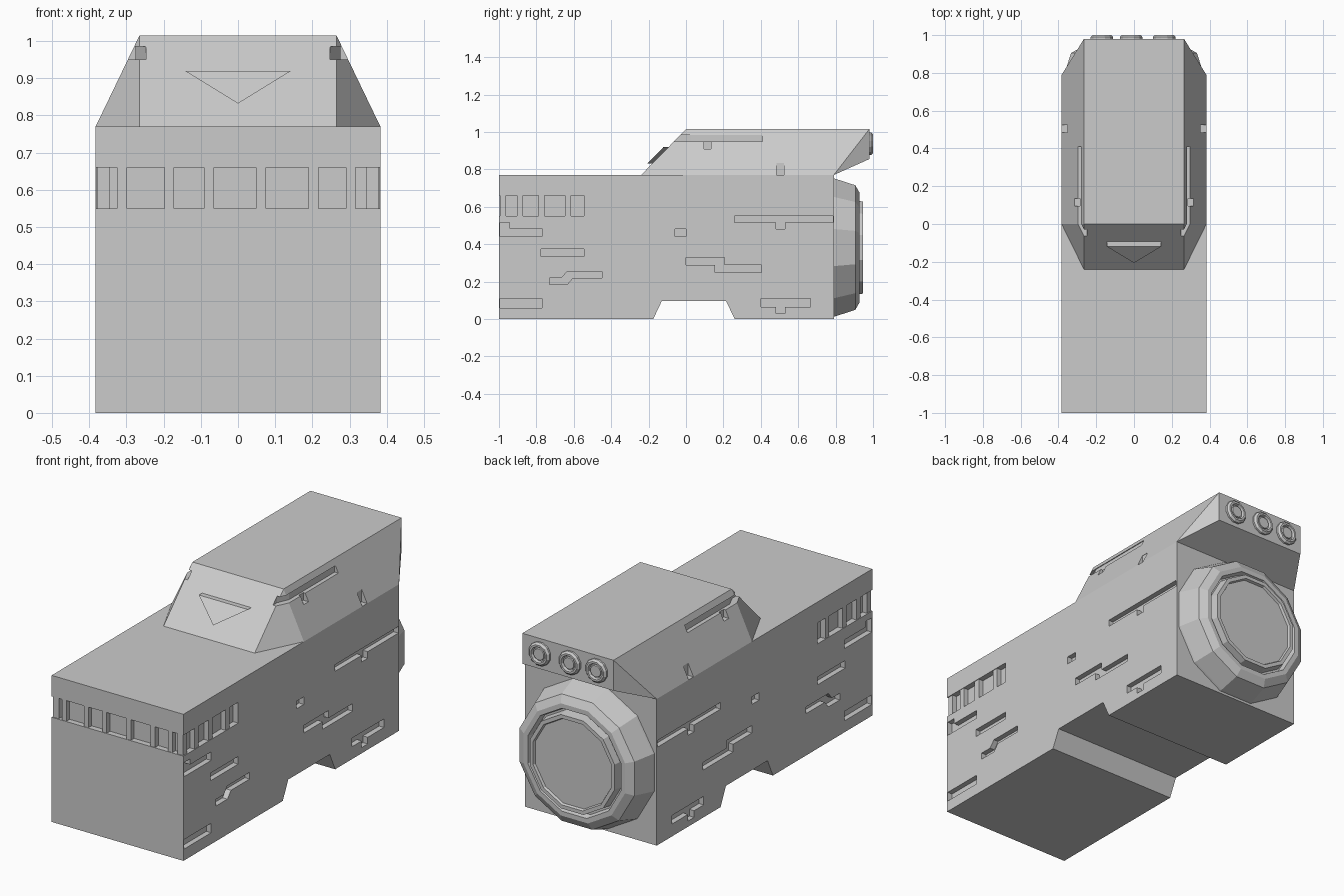
import bpy, bmesh, math

if "Cube" in bpy.data.objects:
    bpy.data.objects.remove(bpy.data.objects["Cube"])

W = 0.383  # half width of the body


def finish(bm, name):
    bmesh.ops.recalc_face_normals(bm, faces=bm.faces)
    me = bpy.data.meshes.new(name)
    bm.to_mesh(me)
    bm.free()
    ob = bpy.data.objects.new(name, me)
    bpy.context.collection.objects.link(ob)
    return ob


def prism(name, pts, axis, lo, hi):
    """Extrude a 2D outline along an axis: x takes (y,z), y takes (x,z), z takes (x,y)."""
    place = {'x': lambda p, t: (t, p[0], p[1]),
             'y': lambda p, t: (p[0], t, p[1]),
             'z': lambda p, t: (p[0], p[1], t)}[axis]
    bm = bmesh.new()
    a = [bm.verts.new(place(p, lo)) for p in pts]
    b = [bm.verts.new(place(p, hi)) for p in pts]
    bm.faces.new(a)
    bm.faces.new(b[::-1])
    for i in range(len(a)):
        j = (i + 1) % len(a)
        bm.faces.new((a[i], a[j], b[j], b[i]))
    return finish(bm, name)


def rect(a0, a1, b0, b1):
    return [(a0, b0), (a1, b0), (a1, b1), (a0, b1)]


def lathe(name, profile, cx, cz, sides):
    """Turn a (radius, y) profile about a y-parallel axis; ends are capped."""
    bm = bmesh.new()
    rings = []
    for r, y in profile:
        rings.append([bm.verts.new((cx + r * math.sin(2 * math.pi * (i + .5) / sides), y,
                                    cz + r * math.cos(2 * math.pi * (i + .5) / sides)))
                      for i in range(sides)])
    for a, b in zip(rings, rings[1:]):
        for i in range(sides):
            j = (i + 1) % sides
            bm.faces.new((a[i], a[j], b[j], b[i]))
    bm.faces.new(rings[0])
    bm.faces.new(rings[-1])
    return finish(bm, name)


def carve(ob, cutters):
    for c in cutters:
        m = ob.modifiers.new("cut", 'BOOLEAN')
        m.operation, m.solver, m.object = 'DIFFERENCE', 'EXACT', c
    bpy.context.view_layer.update()
    dg = bpy.context.evaluated_depsgraph_get()
    me = bpy.data.meshes.new_from_object(ob.evaluated_get(dg))
    ob.modifiers.clear()
    ob.data = me
    for c in cutters:
        bpy.data.objects.remove(c)


def both_sides(pts, x_in):
    """Cutters reaching in from both flanks."""
    return [prism("cutter", pts, 'x', *sorted((s * x_in, s * 0.6))) for s in (1, -1)]


# Main hull with the underside notch
hull = prism("hull", [(-1, 0), (-.175, 0), (-.13, .095), (.215, .095), (.26, 0),
                      (.79, 0), (.79, .77), (-1, .77)], 'x', -W, W)

# Flank grooves
grooves = [
    [(-.995, .44), (-.77, .44), (-.77, .485), (-.945, .485), (-.945, .515), (-.995, .515)],
    rect(-.775, -.545, .335, .375),
    [(-.73, .185), (-.635, .185), (-.605, .22), (-.45, .22), (-.45, .255),
     (-.635, .255), (-.665, .22), (-.73, .22)],
    rect(-.995, -.77, .06, .11),
    rect(-.06, 0, .44, .48),
    [(0, .29), (.155, .29), (.155, .25), (.405, .25), (.405, .29),
     (.205, .29), (.205, .33), (0, .33)],
    [(.26, .515), (.48, .515), (.48, .48), (.53, .48), (.53, .515),
     (.785, .515), (.785, .55), (.26, .55)],
    [(.4, .065), (.48, .065), (.48, .03), (.53, .03), (.53, .065),
     (.665, .065), (.665, .11), (.4, .11)],
]
cutters = [c for g in grooves for c in both_sides(g, W - .028)]

# Recessed band wrapping the nose
cutters.append(prism("cutter", [(-.6, -1.2), (.6, -1.2), (.6, -.545), (.353, -.545),
                                (.353, -.97), (-.353, -.97), (-.353, -.545), (-.6, -.545)],
                     'z', .55, .66))
carve(hull, cutters)

# Ribs inside the band
for x in (-.312, -.185, -.078, .062, .203, .303):
    prism("front_rib", rect(x - .013, x + .013, -.997, -.96), 'z', .55, .66)
for s in (1, -1):
    for y in (-.888, -.772, -.63):
        xs = sorted((s * .345, s * .38))
        prism("side_rib", rect(*xs, y - .016, y + .016), 'z', .55, .66)
    xs = sorted((s * .345, s * .378))
    prism("corner_rib", rect(*xs, -.995, -.962), 'z', .55, .66)

# Raised upper deck, a convex wedge
bm = bmesh.new()
for s in (1, -1):
    for p in ((.265, -.24, .77), (W, 0, .77), (W, .79, .77), (.265, .98, .855),
              (.265, .98, 1.015), (.265, 0, 1.015)):
        bm.verts.new((s * p[0], p[1], p[2]))
bmesh.ops.convex_hull(bm, input=bm.verts)
bmesh.ops.dissolve_limit(bm, angle_limit=.01, verts=bm.verts, edges=bm.edges)
deck = finish(bm, "upper_deck")

# Deck grooves: long slot bending round the front corner, tab, and lower notch
cutters = both_sides(rect(.095, .135, .91, .96), .285) + both_sides(rect(.485, .525, .75, .835), .35)
for s in (1, -1):
    cutters.append(prism("cutter", [(s * x, y) for x, y in (
        (.275, .41), (.275, .03), (.248, -.03), (.248, -.12), (.5, -.12), (.5, .41))],
        'z', .95, .985))
carve(deck, cutters)

# Raised triangular plate on the deck's sloped front
bm = bmesh.new()
slope = .24 / .245
tri = [[bm.verts.new((x, -.24 + (z - .77) * slope - d, z))
        for x, z in ((-.143, .92), (.143, .92), (0, .832))] for d in (.027, -.01)]
bm.faces.new(tri[0])
bm.faces.new(tri[1])
for i in range(3):
    j = (i + 1) % 3
    bm.faces.new((tri[0][i], tri[0][j], tri[1][j], tri[1][i]))
finish(bm, "front_plate")

# Main rear nozzle with grooved rim and raised centre disc
lathe("main_nozzle", [(.385, .78), (.38, .80), (.345, .905), (.305, .927), (.28, .927),
                      (.272, .895), (.262, .895), (.255, .945), (.235, .945), (.23, .932)],
      0, .382, 12)

# Three small rear thrusters
for x in (-.17, -.015, .16):
    lathe("small_thruster", [(.062, .97), (.062, .99), (.052, 1.0), (.042, 1.0),
                             (.038, .986), (.032, .986), (.03, .995)], x, .937, 12)
